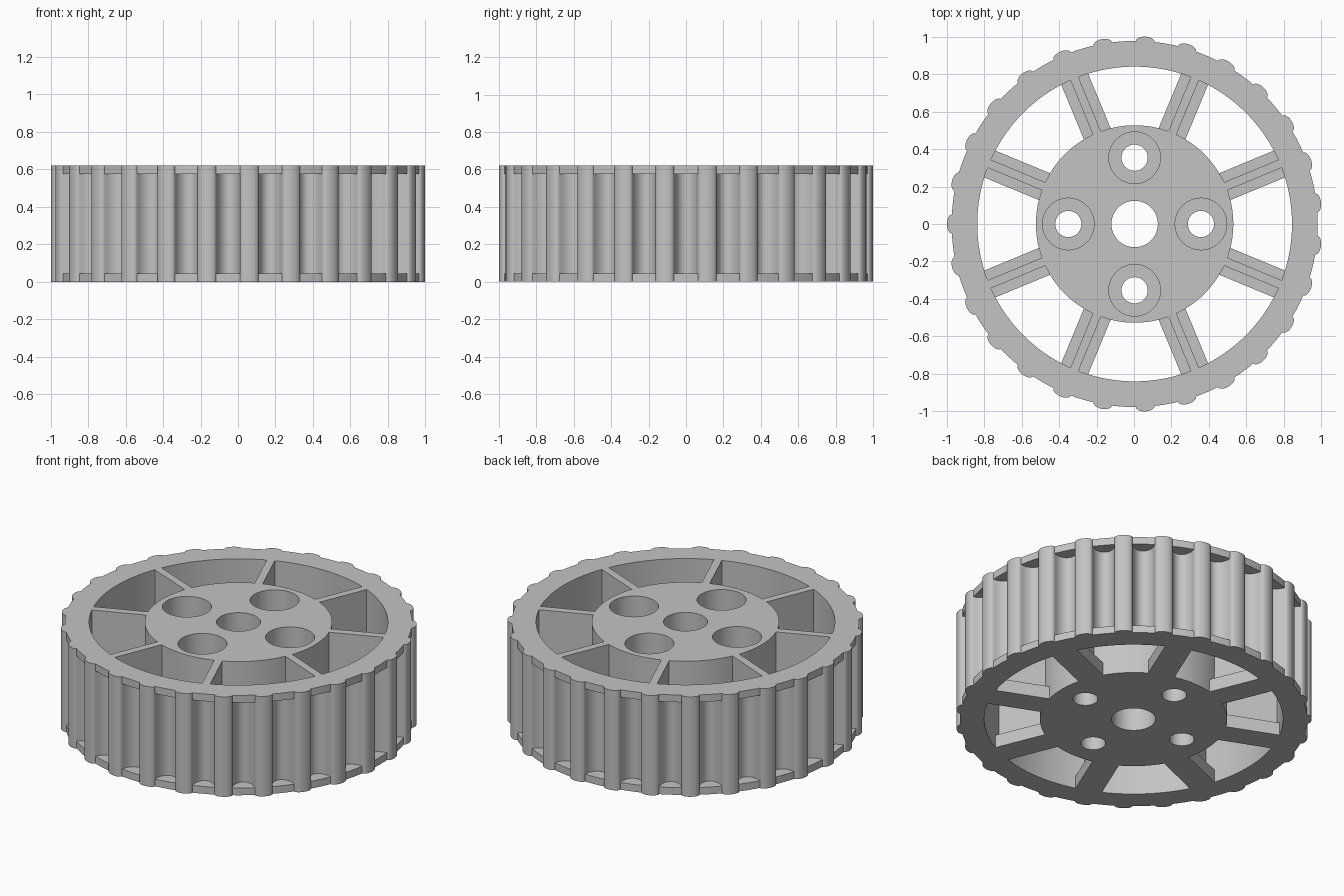
import bpy
import bmesh
from math import sin, cos, pi, sqrt, tau, radians
from mathutils import Matrix, Vector

cube = bpy.data.objects.get("Cube")
if cube:
    bpy.data.objects.remove(cube, do_unlink=True)

TEETH = 27
HEIGHT = 0.62
FLANGE = 0.045            # thickness of each end flange
R_FLANGE, R_RIM, R_HUB = 0.977, 0.84, 0.527
BUMP, GROOVE = 0.025, 0.08
STEPS = 12                # segments per tooth and per groove
SHIFT = Vector((0.0034, 0, 0))

grey = bpy.data.materials.new("wheel grey")
grey.use_nodes = True
colour = (0.55, 0.55, 0.55, 1)
grey.diffuse_color = colour
grey.node_tree.nodes["Principled BSDF"].inputs["Base Color"].default_value = colour


def make_object(name, bm):
    bmesh.ops.recalc_face_normals(bm, faces=bm.faces)
    mesh = bpy.data.meshes.new(name)
    bm.to_mesh(mesh)
    bm.free()
    mesh.materials.append(grey)
    obj = bpy.data.objects.new(name, mesh)
    obj.location = SHIFT
    bpy.context.collection.objects.link(obj)
    return obj


def cylinder(name, radius, z0, z1, x=0, y=0, segments=48):
    bm = bmesh.new()
    bmesh.ops.create_cone(bm, cap_ends=True, segments=segments, radius1=radius,
                          radius2=radius, depth=z1 - z0,
                          matrix=Matrix.Translation((x, y, (z0 + z1) / 2)))
    return make_object(name, bm)


def drill(target, *hole):
    cutter = cylinder("cutter", *hole)
    cutter.hide_render = True
    mod = target.modifiers.new("hole", "BOOLEAN")
    mod.object = cutter
    mod.solver = "EXACT"
    bpy.context.view_layer.objects.active = target
    bpy.ops.object.modifier_apply(modifier=mod.name)
    bpy.data.objects.remove(cutter, do_unlink=True)


def smooth(obj):
    bpy.ops.object.select_all(action="DESELECT")
    obj.select_set(True)
    bpy.context.view_layer.objects.active = obj
    bpy.ops.object.shade_smooth_by_angle(angle=radians(32))


# Outline of the tread: rounded teeth with concave grooves between them
angles, flange_r, groove_r = [], [], []
pitch = tau / TEETH
tooth_half = 0.05 / 0.97
groove_half = pitch / 2 - tooth_half
for i in range(TEETH):
    centre = pi + i * pitch
    for is_tooth, middle, half in ((True, centre, tooth_half),
                                   (False, centre + pitch / 2, groove_half)):
        for k in range(STEPS):
            t = -cos(pi * k / STEPS)
            bulge = sqrt(max(0, 1 - t * t))
            angles.append(middle + t * half)
            flange_r.append(R_FLANGE + (BUMP * bulge if is_tooth else 0))
            groove_r.append(R_FLANGE + (BUMP if is_tooth else -GROOVE) * bulge)
inner_r = [R_RIM] * len(angles)

# Rim: closed loop of rings, flange / grooved tread / flange / inner wall
bm = bmesh.new()
rings = []
for radii, z in ((flange_r, 0), (flange_r, FLANGE), (groove_r, FLANGE),
                 (groove_r, HEIGHT - FLANGE), (flange_r, HEIGHT - FLANGE),
                 (flange_r, HEIGHT), (inner_r, HEIGHT), (inner_r, 0)):
    rings.append([bm.verts.new((r * cos(a), r * sin(a), z))
                  for r, a in zip(radii, angles)])
count = len(angles)
for low, high in zip(rings, rings[1:] + rings[:1]):
    for i in range(count):
        j = (i + 1) % count
        bm.faces.new((low[i], low[j], high[j], high[i]))
bmesh.ops.remove_doubles(bm, verts=bm.verts, dist=0.00001)
smooth(make_object("toothed_rim", bm))

# Hub with a centre bore and four counterbored bolt holes
hub = cylinder("hub", R_HUB, 0, HEIGHT, 0, 0, 96)
drill(hub, 0.124, -0.1, HEIGHT + 0.1)
for i in range(4):
    x, y = 0.354 * cos(i * pi / 2), 0.354 * sin(i * pi / 2)
    drill(hub, 0.07, -0.1, HEIGHT + 0.1, x, y)
    drill(hub, 0.138, 0.2, HEIGHT + 0.1, x, y)
smooth(hub)

# Spokes: a wide foot plate with a thin upright rib
for i in range(8):
    turn = Matrix.Rotation(pi / 8 + i * pi / 4, 4, "Z")
    for name, width, z0, z1 in (("spoke_foot", 0.155, 0, 0.08),
                                ("spoke_rib", 0.046, 0.08, HEIGHT)):
        bm = bmesh.new()
        start, end = R_HUB - 0.012, R_RIM + 0.006
        place = Matrix.Translation(((start + end) / 2, 0, (z0 + z1) / 2))
        size = Matrix.Diagonal((end - start, width, z1 - z0, 1))
        bmesh.ops.create_cube(bm, size=1, matrix=turn @ place @ size)
        make_object(f"{name}_{i + 1}", bm)
